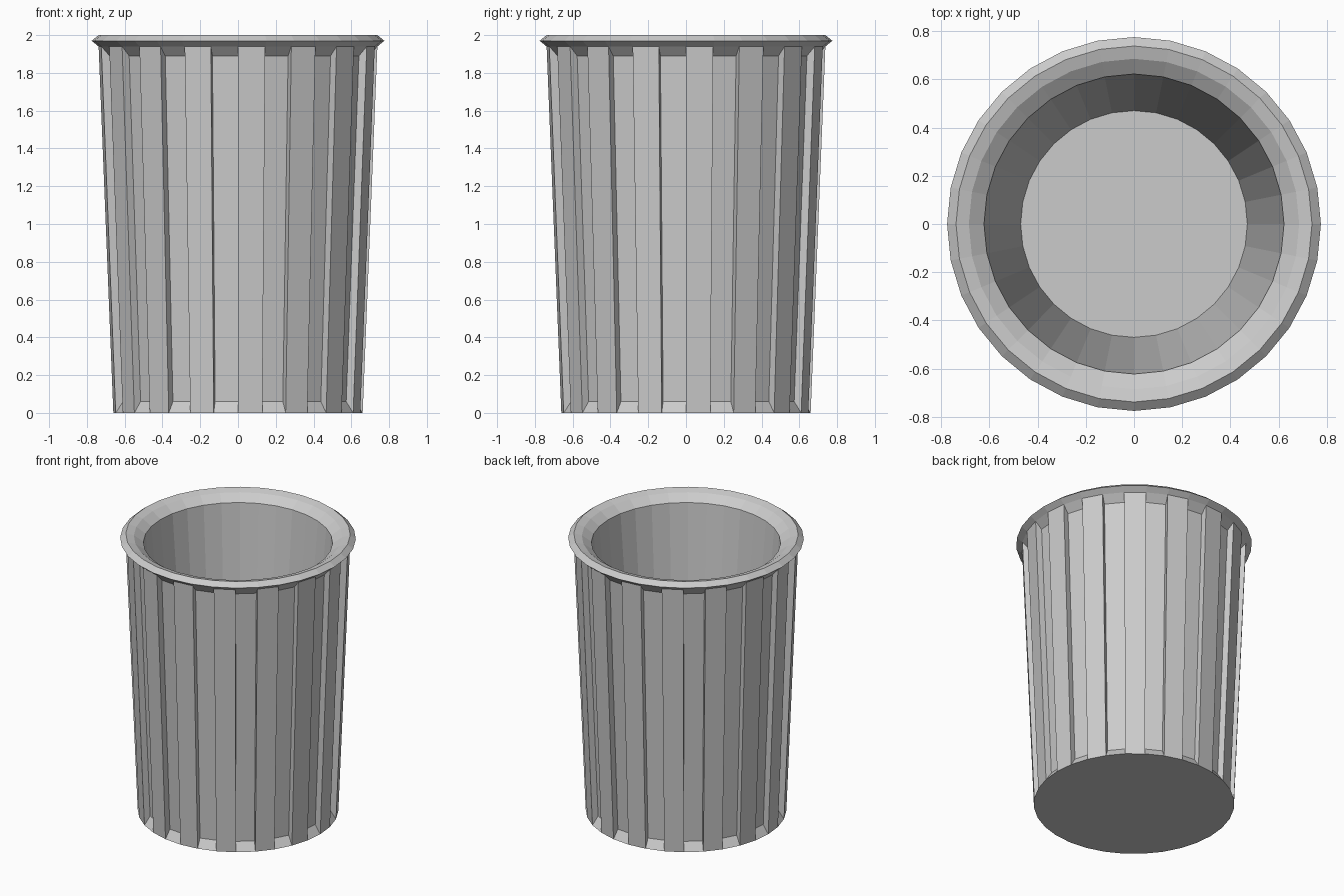
import bpy, bmesh, math

if "Cube" in bpy.data.objects:
    bpy.data.objects.remove(bpy.data.objects["Cube"])

SIDES = 32
bm = bmesh.new()


def ring(r, z):
    return [bm.verts.new((r * math.sin(i * math.tau / SIDES),
                          -r * math.cos(i * math.tau / SIDES), z)) for i in range(SIDES)]


def bridge(lo, hi, i):
    j = (i + 1) % SIDES
    bm.faces.new((lo[i], lo[j], hi[j], hi[i]))


# rings: foot, underside of rim, rim lip, inner wall, floor
profile = [(0.66, 0), (0.738, 1.94), (0.775, 1.97), (0.738, 2.0),
           (0.685, 1.985), (0.622, 1.94), (0.47, 0.1)]
rings = [ring(r, z) for r, z in profile]
for lo, hi in zip(rings[1:], rings[2:]):
    for i in range(SIDES):
        bridge(lo, hi, i)
bm.faces.new(rings[0][::-1])
bm.faces.new(rings[-1])

# fluted outside: even sides are ribs, odd sides are recessed panels
foot, top = rings[0], rings[1]
low, high = ring(0.62, 0.06), ring(0.693, 1.89)
for i in range(SIDES):
    if i % 2 == 0:
        bridge(foot, top, i)
    else:
        j = (i + 1) % SIDES
        bridge(foot, low, i)
        bridge(low, high, i)
        bridge(high, top, i)
        bm.faces.new((foot[i], low[i], high[i], top[i]))
        bm.faces.new((foot[j], top[j], high[j], low[j]))

bmesh.ops.recalc_face_normals(bm, faces=bm.faces)
mesh = bpy.data.meshes.new("fluted_bin")
bm.to_mesh(mesh)
bm.free()
bpy.context.collection.objects.link(bpy.data.objects.new("fluted_bin", mesh))
